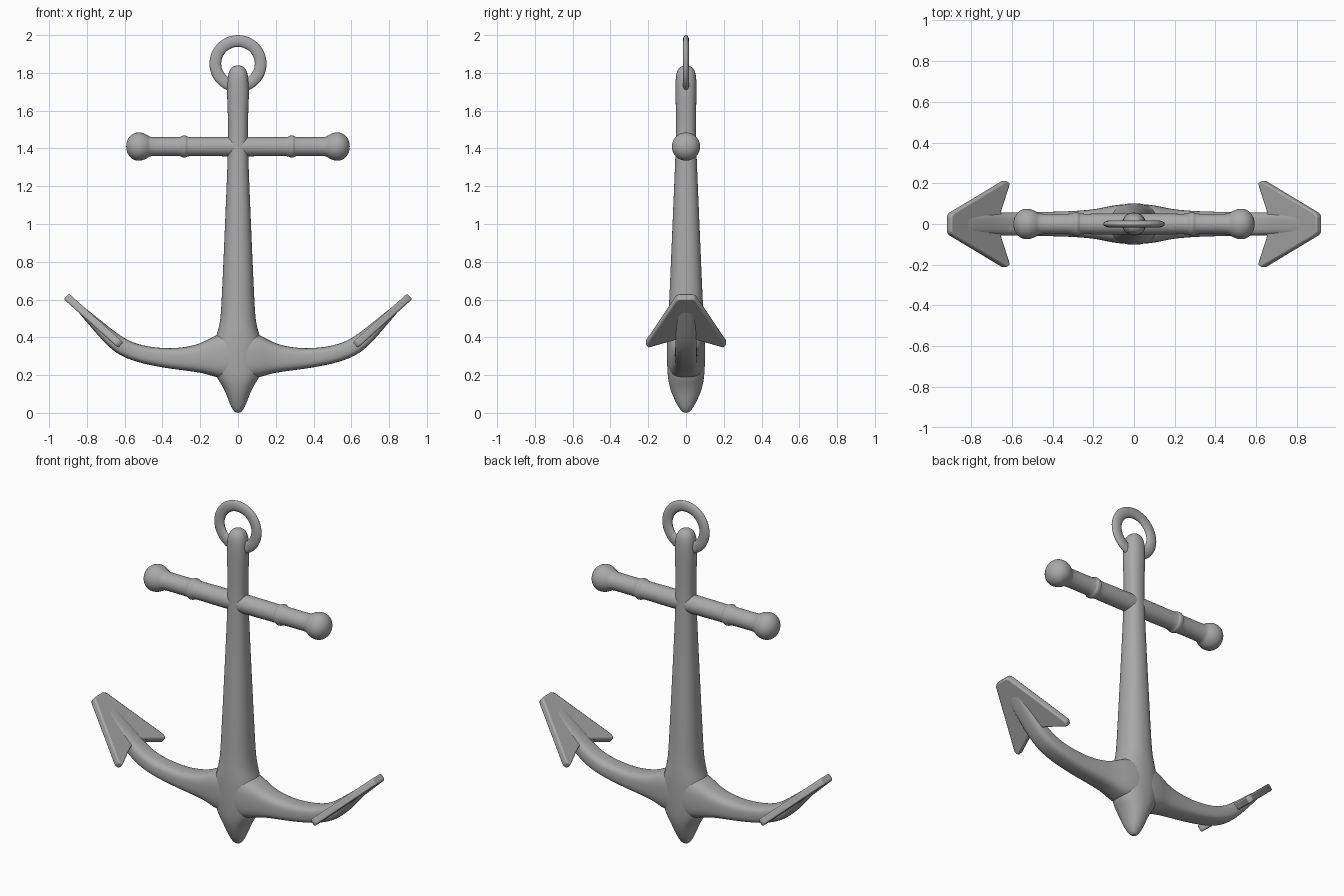
import bpy, bmesh, math
from mathutils import Vector

cube = bpy.data.objects.get("Cube")
if cube:
    bpy.data.objects.remove(cube, do_unlink=True)

iron = bpy.data.materials.new("iron grey")
iron.use_nodes = True
GREY = (0.4, 0.4, 0.4, 1)
iron.diffuse_color = GREY
iron.node_tree.nodes["Principled BSDF"].inputs["Base Color"].default_value = GREY


def finish(name, bm, angle=40):
    bmesh.ops.recalc_face_normals(bm, faces=bm.faces)
    mesh = bpy.data.meshes.new(name)
    bm.to_mesh(mesh)
    bm.free()
    mesh.materials.append(iron)
    obj = bpy.data.objects.new(name, mesh)
    bpy.context.collection.objects.link(obj)
    bpy.ops.object.select_all(action="DESELECT")
    obj.select_set(True)
    bpy.context.view_layer.objects.active = obj
    bpy.ops.object.shade_smooth_by_angle(angle=math.radians(angle))
    return obj


def loft(name, rings, power=2.0, sides=16, smooth=2):
    """Skin superellipse rings given as (centre, half-axis u, half-axis v)."""
    bm = bmesh.new()
    loops = []
    for centre, u, v in rings:
        loop = []
        for i in range(sides):
            a = 2 * math.pi * (i + 0.5) / sides
            c, s = math.cos(a), math.sin(a)
            cu = math.copysign(abs(c) ** (2 / power), c)
            sv = math.copysign(abs(s) ** (2 / power), s)
            loop.append(bm.verts.new(Vector(centre) + Vector(u) * cu + Vector(v) * sv))
        loops.append(loop)
    for a, b in zip(loops, loops[1:]):
        for i in range(sides):
            j = (i + 1) % sides
            bm.faces.new((a[i], a[j], b[j], b[i]))
    bm.faces.new(loops[0])
    bm.faces.new(loops[-1])
    obj = finish(name, bm)
    if smooth:
        obj.modifiers.new("Smooth", "SUBSURF").levels = smooth
    return obj


# Shank with pointed crown: height, half width, half depth
shank = [(0.0, .012, .012), (.015, .028, .03), (.05, .046, .052), (.1, .063, .076),
         (.15, .088, .092), (.2, .125, .1), (.3, .13, .104), (.38, .128, .104),
         (.44, .106, .102), (.5, .094, .096), (.6, .088, .09), (1.0, .07, .073),
         (1.4, .053, .055), (1.55, .053, .053), (1.68, .06, .057), (1.76, .058, .057),
         (1.8, .052, .052), (1.83, .036, .038), (1.84, .012, .012)]
loft("shank", [((0, 0, z), (w, 0, 0), (0, d, 0)) for z, w, d in shank], 2.3)

# Curved arms: x, centre height, half thickness, half depth, lean of the section
half_arm = [(0.05, .305, .13, .1, 0), (.12, .3, .112, .09, 0), (.17, .294, .088, .077, 0),
            (.24, .287, .068, .068, .05), (.36, .286, .053, .061, .1),
            (.5, .306, .047, .06, .25), (.59, .336, .046, .058, .45),
            (.66, .38, .044, .057, .62), (.76, .478, .03, .053, .76), (.885, .6, .014, .045, .76)]


def arm_ring(sign, x, z, t, d, lean):
    return ((sign * x, 0, z), (-sign * t * math.sin(lean), 0, t * math.cos(lean)), (0, d, 0))


rings = [arm_ring(-1, *r) for r in reversed(half_arm)] + [arm_ring(1, *r) for r in half_arm]
loft("arms", rings, 3.0)

# Barbed flukes: half outline as distance along the blade and half width
outline = [(.055, .06), (-.005, .2), (.02, .213), (.37, .056), (.385, .04)]
outline += [(s, -w) for s, w in reversed(outline)]
for side, sign in (("left", 1), ("right", -1)):
    along = Vector((sign * .285, 0, .255)).normalized()
    normal = Vector((-sign * along.z, 0, abs(along.x)))
    origin = Vector((sign * .622, 0, .36))
    bm = bmesh.new()
    layers = []
    for k in (-.02, .02):
        layers.append([bm.verts.new(origin + along * s + Vector((0, w, 0)) + normal * k)
                       for s, w in outline])
    count = len(outline)
    for layer in layers:
        bm.faces.new(layer)
    for i in range(count):
        j = (i + 1) % count
        bm.faces.new((layers[0][i], layers[0][j], layers[1][j], layers[1][i]))
    fluke = finish(side + "_fluke", bm, 30)
    bevel = fluke.modifiers.new("Soft edges", "BEVEL")
    bevel.width = .008
    bevel.segments = 2

# Stock: turned bar with collars, flared necks and ball ends
half_stock = [(0.0, .052), (.15, .052), (.25, .05), (.268, .052), (.275, .06), (.293, .06),
              (.3, .052), (.32, .05), (.45, .05), (.468, .052), (.48, .062), (.5, .072),
              (.525, .077), (.55, .073), (.573, .057), (.587, .033), (.592, .01)]
profile = [(-x, r) for x, r in reversed(half_stock[1:])] + half_stock
loft("stock", [((x, 0, 1.41), (0, r, 0), (0, 0, r)) for x, r in profile], 2.0, 24, 1)

# Flattened ring through the head of the shank
bpy.ops.mesh.primitive_torus_add(major_radius=.12, minor_radius=.031, major_segments=48,
                                 minor_segments=16, location=(0, 0, 1.849),
                                 rotation=(math.pi / 2, 0, 0))
ring = bpy.context.object
ring.name = "ring"
ring.scale.z = .55
ring.data.materials.append(iron)
bpy.ops.object.shade_smooth_by_angle(angle=math.radians(40))
